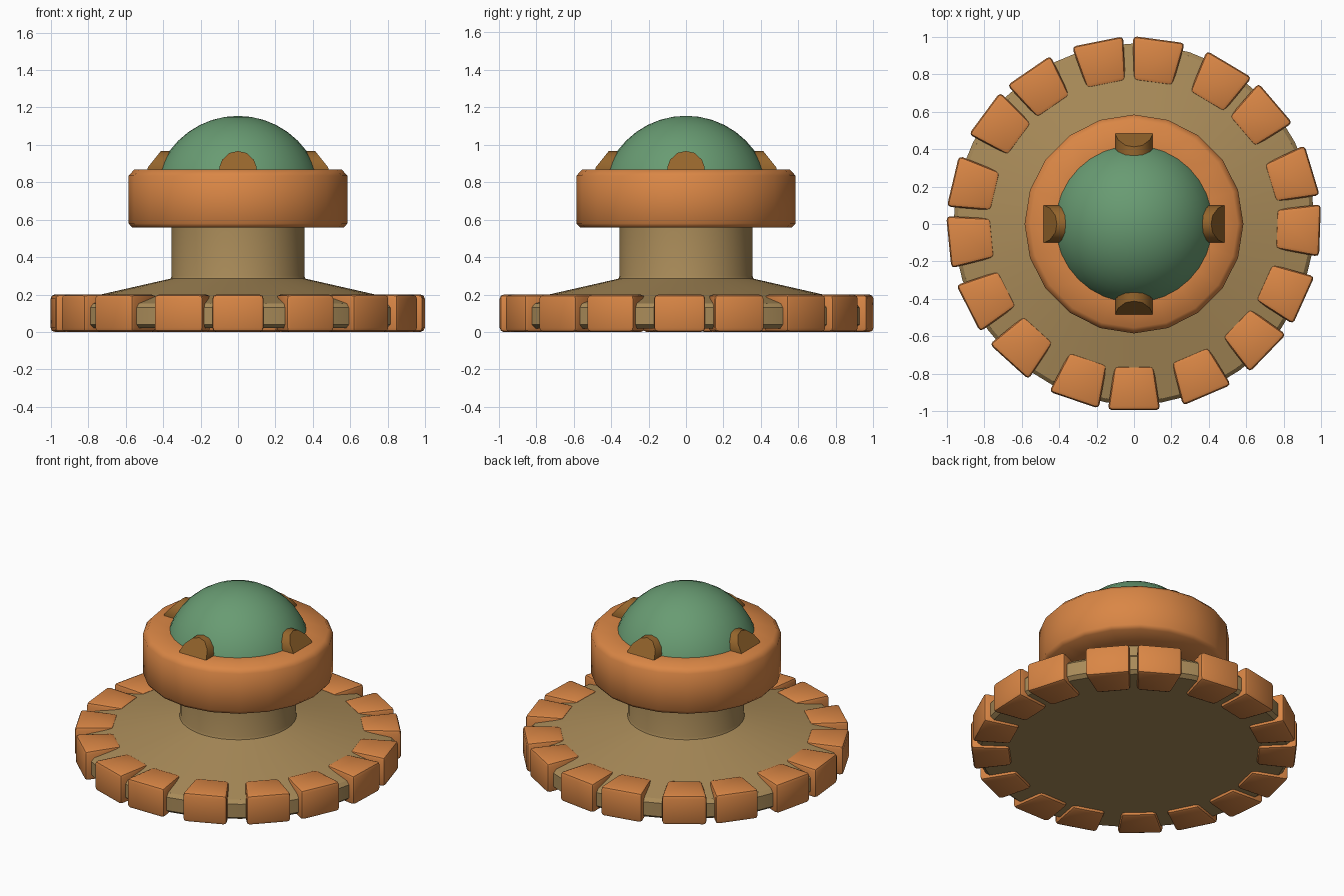
import bpy, bmesh, math
from mathutils import Matrix

if "Cube" in bpy.data.objects:
    bpy.data.objects.remove(bpy.data.objects["Cube"])


def material(name, rgb):
    m = bpy.data.materials.new(name)
    m.diffuse_color = (*rgb, 1)
    m.use_nodes = True
    m.node_tree.nodes["Principled BSDF"].inputs["Base Color"].default_value = m.diffuse_color
    return m


ORANGE = material("orange", (0.70, 0.24, 0.06))
TAN = material("tan", (0.40, 0.26, 0.10))
GREEN = material("green", (0.14, 0.33, 0.17))
BROWN = material("brown", (0.30, 0.13, 0.025))


def finish(name, bm, mat, angle=40):
    bmesh.ops.recalc_face_normals(bm, faces=bm.faces)
    me = bpy.data.meshes.new(name)
    bm.to_mesh(me)
    bm.free()
    me.materials.append(mat)
    ob = bpy.data.objects.new(name, me)
    bpy.context.collection.objects.link(ob)
    bpy.ops.object.select_all(action='DESELECT')
    ob.select_set(True)
    bpy.context.view_layer.objects.active = ob
    bpy.ops.object.shade_smooth_by_angle(angle=math.radians(angle))
    return ob


def lathe(name, profile, sides, mat, closed=False, angle=40):
    bm = bmesh.new()
    vs = [bm.verts.new((r, 0, z)) for r, z in profile]
    pairs = list(zip(vs, vs[1:])) + ([(vs[-1], vs[0])] if closed else [])
    edges = [bm.edges.new(p) for p in pairs]
    bmesh.ops.spin(bm, geom=vs + edges, axis=(0, 0, 1), cent=(0, 0, 0),
                   angle=math.tau, steps=sides)
    bmesh.ops.remove_doubles(bm, verts=bm.verts, dist=1e-4)
    return finish(name, bm, mat, angle)


def prism(bm, bottom, top):
    a = [bm.verts.new(p) for p in bottom]
    b = [bm.verts.new(p) for p in top]
    n = len(a)
    bm.faces.new(a)
    bm.faces.new(b[::-1])
    for i in range(n):
        bm.faces.new((a[i], a[(i + 1) % n], b[(i + 1) % n], b[i]))


# Sloped base disc with neck
lathe("base_and_neck", [(0, 0.02), (0.94, 0.02), (0.965, 0.04), (0.965, 0.13),
                        (0.945, 0.152), (0.36, 0.285), (0.355, 0.30),
                        (0.355, 0.60), (0, 0.60)], 40, TAN, angle=30)

# Chamfered collar
lathe("collar", [(0.34, 0.557), (0.565, 0.557), (0.585, 0.58), (0.585, 0.835),
                 (0.555, 0.868), (0.40, 0.868), (0.40, 0.70), (0.34, 0.70)],
      20, ORANGE, closed=True, angle=50)

# Dome, cut off inside the collar
R, CZ = 0.452, 0.703
lathe("dome", [(R * math.cos(math.radians(t)), CZ + R * math.sin(math.radians(t)))
               for t in range(0, 91, 9)], 32, GREEN)

# Clips around the dome
outline = [(-0.10, 0.84), (-0.10, 0.88), (-0.085, 0.92), (-0.045, 0.957), (0, 0.967),
           (0.045, 0.957), (0.085, 0.92), (0.10, 0.88), (0.10, 0.84)]
for i in range(4):
    bm = bmesh.new()
    prism(bm, [(0.34, y, z) for y, z in outline],
          [(0.49 - 0.8 * max(z - 0.87, 0), y, z) for y, z in outline])
    bm.transform(Matrix.Rotation(i * math.pi / 2, 4, 'Z'))
    finish(f"clip_{i + 1}", bm, BROWN)

# Unevenly spaced rim blocks
angles = [82.3, 59.2, 40.5, 16.8, -2, -24.2, -44, -66.9, -90, -108.8, -132.2,
          -153, -174.4, 166.7, 143.5, 124.4, 101.3]
for i, a in enumerate(angles):
    bm = bmesh.new()
    foot = [(0.76, -0.105), (0.995, -0.14), (0.995, 0.14), (0.76, 0.105)]
    prism(bm, [(x, y, 0) for x, y in foot], [(x, y, 0.2) for x, y in foot])
    bmesh.ops.bevel(bm, geom=bm.edges[:], offset=0.022, segments=2, profile=0.5,
                    affect='EDGES')
    bm.transform(Matrix.Rotation(math.radians(a), 4, 'Z'))
    finish(f"rim_block_{i + 1}", bm, ORANGE)
